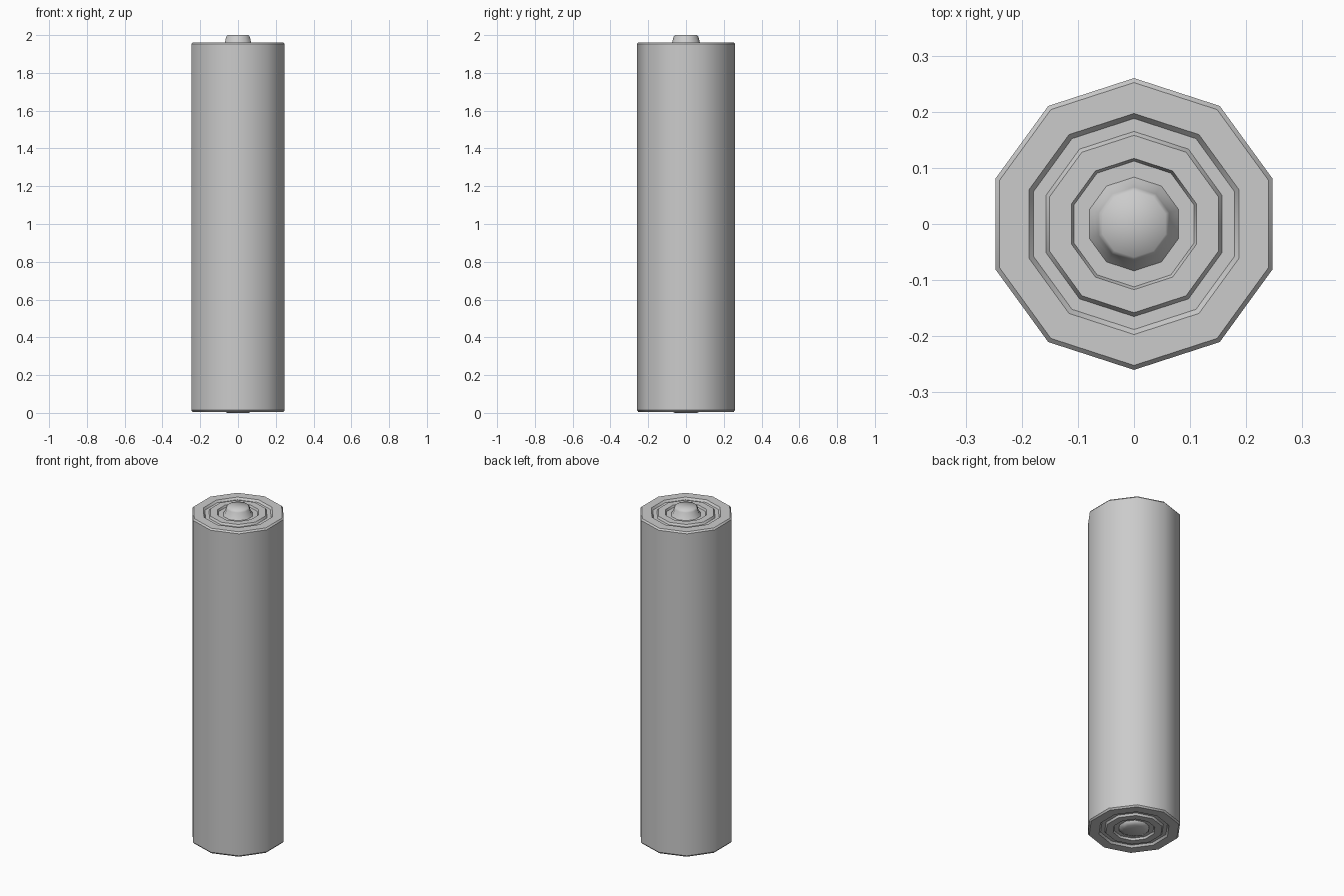
import bpy, bmesh, math

if "Cube" in bpy.data.objects:
    bpy.data.objects.remove(bpy.data.objects["Cube"])

SIDES = 10


def lathe(name, profile, smooth_angle):
    """Spin (radius, z) points, listed bottom centre to top centre, about z."""
    bm = bmesh.new()
    rings = []
    for r, z in profile:
        if r == 0:
            rings.append([bm.verts.new((0, 0, z))])
        else:
            angles = [math.pi / 2 + 2 * math.pi * i / SIDES for i in range(SIDES)]
            rings.append([bm.verts.new((r * math.cos(a), r * math.sin(a), z)) for a in angles])
    for low, high in zip(rings, rings[1:]):
        for i in range(SIDES):
            j = (i + 1) % SIDES
            if len(low) == 1:
                bm.faces.new((low[0], high[j], high[i]))
            elif len(high) == 1:
                bm.faces.new((low[i], low[j], high[0]))
            else:
                bm.faces.new((low[i], low[j], high[j], high[i]))
    bmesh.ops.recalc_face_normals(bm, faces=bm.faces)
    mesh = bpy.data.meshes.new(name)
    bm.to_mesh(mesh)
    bm.free()
    obj = bpy.data.objects.new(name, mesh)
    bpy.context.collection.objects.link(obj)
    bpy.ops.object.select_all(action='DESELECT')
    obj.select_set(True)
    bpy.context.view_layer.objects.active = obj
    bpy.ops.object.shade_smooth_by_angle(angle=math.radians(smooth_angle))
    return obj


# End cap steps from centre to rim: (radius, depth below the end plane)
cap = [(0.112, 0.012), (0.117, 0.0), (0.158, 0.0), (0.165, 0.012),
       (0.188, 0.012), (0.197, 0.0), (0.252, 0.0), (0.26, 0.009)]
BOTTOM, TOP = 0.005, 1.962

# Battery casing with stepped rings at both ends
bottom = [(0, BOTTOM + 0.012)] + [(r, BOTTOM + d) for r, d in cap]
top = [(r, TOP - d) for r, d in reversed(cap)] + [(0, TOP - 0.012)]
lathe("battery_casing", bottom + top, 37)

# Positive terminal nub
lathe("positive_terminal",
      [(0, 1.945), (0.086, 1.945), (0.083, 1.951), (0.073, 1.962),
       (0.066, 1.99), (0.059, 2.0), (0, 2.0)], 60)

# Slightly domed negative contact
lathe("negative_contact",
      [(0, 0.0), (0.06, 0.0), (0.085, 0.012), (0.086, 0.02), (0, 0.02)], 60)
